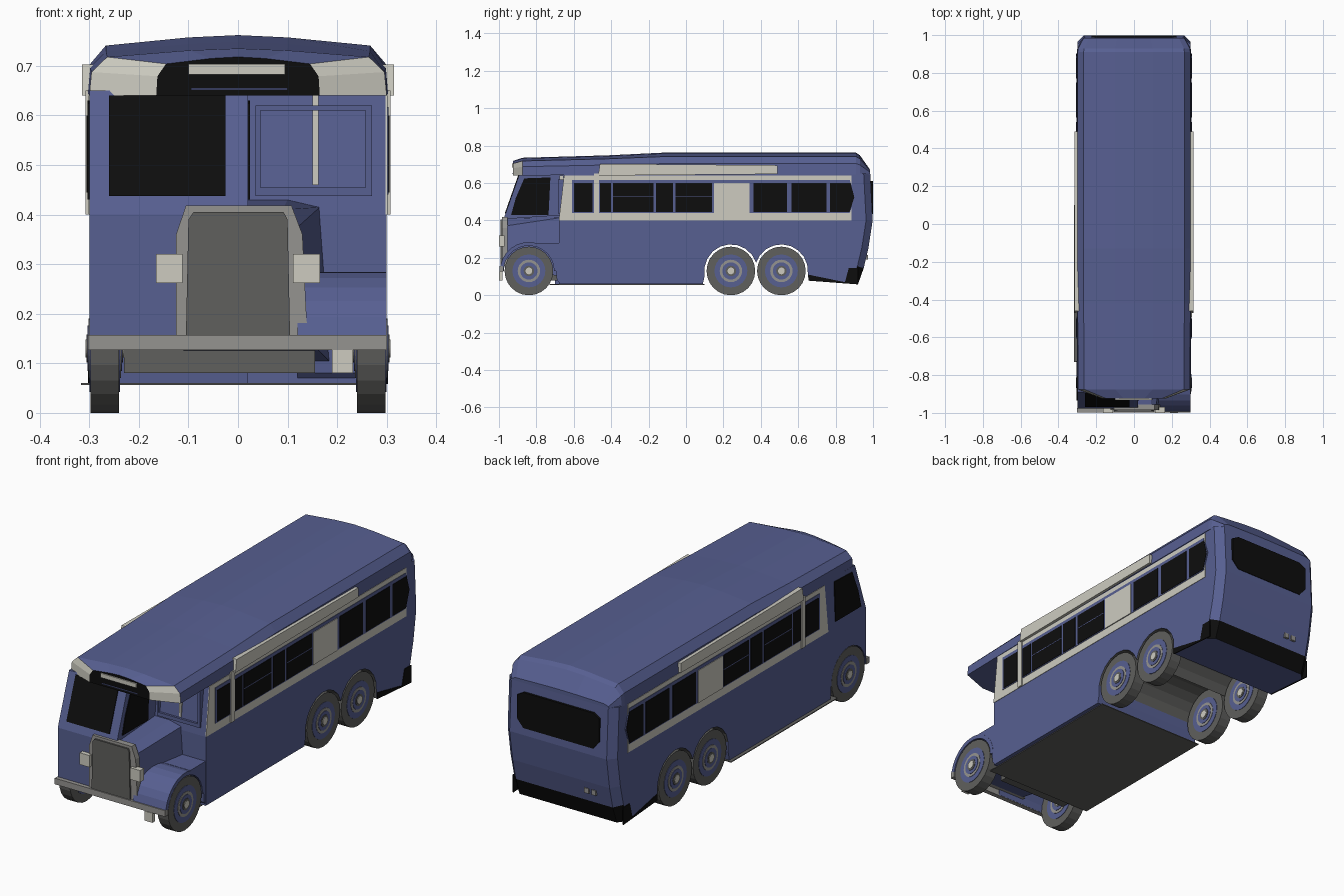
import bpy, bmesh, math
from mathutils import Vector


def material(name, r, g, b):
    m = bpy.data.materials.new(name)
    m.diffuse_color = (r, g, b, 1)
    return m


BLUE = material("body blue", 0.095, 0.115, 0.285)
CREAM = material("cream", 0.61, 0.60, 0.53)
BLACK = material("black glass", 0.004, 0.004, 0.004)
GREY = material("dark grey", 0.115, 0.115, 0.11)
STEEL = material("light grey", 0.30, 0.295, 0.28)


def build(name, verts, faces, mats, rule=None, bevel=None):
    """Mesh object; rule(face) picks the material slot, bevel(edge) picks edges to chamfer."""
    bm = bmesh.new()
    vs = [bm.verts.new(v) for v in verts]
    for f in faces:
        bm.faces.new([vs[i] for i in f])
    bmesh.ops.recalc_face_normals(bm, faces=bm.faces)
    if bevel:
        edges = [e for e in bm.edges if bevel(e)]
        bmesh.ops.bevel(bm, geom=edges, offset=0.035, segments=1, affect='EDGES')
    bm.normal_update()
    if rule:
        for f in bm.faces:
            f.material_index = rule(f)
    me = bpy.data.meshes.new(name)
    bm.to_mesh(me)
    bm.free()
    for m in mats:
        me.materials.append(m)
    ob = bpy.data.objects.new(name, me)
    bpy.context.collection.objects.link(ob)
    return ob


def loft(name, rings, mats, rule=None, bevel=None):
    n = len(rings[0])
    verts = [p for r in rings for p in r]
    faces = [[k * n + j, k * n + (j + 1) % n, (k + 1) * n + (j + 1) % n, (k + 1) * n + j]
             for k in range(len(rings) - 1) for j in range(n)]
    faces += [list(range(n)), [len(verts) - n + j for j in range(n)]]
    return build(name, verts, faces, mats, rule, bevel)


def side_prism(name, yz, x0, x1, mats, rule=None, bevel=None):
    return loft(name, [[(x, y, z) for y, z in yz] for x in (x0, x1)], mats, rule, bevel)


def front_prism(name, xz, y0, y1, mats, rule=None):
    return loft(name, [[(x, y, z) for x, z in xz] for y in (y0, y1)], mats, rule)


def rect(a0, a1, b0, b1):
    return [(a0, b0), (a1, b0), (a1, b1), (a0, b1)]


def box(name, x0, x1, y0, y1, z0, z1, mat):
    return side_prism(name, rect(y0, y1, z0, z1), x0, x1, [mat])


def arc(cy, cz, r, a0, a1, n):
    return [(cy + r * math.cos(math.radians(a0 + (a1 - a0) * i / n)),
             cz + r * math.sin(math.radians(a0 + (a1 - a0) * i / n))) for i in range(n + 1)]


# Saloon body: side outline with two rear wheel arches
outline = [(-0.68, 0.06), (-0.68, 0.40), (-0.65, 0.65), (0.985, 0.65), (0.998, 0.40),
           (0.975, 0.25), (0.95, 0.145), (0.92, 0.06), (0.655, 0.08)]
outline += arc(0.51, 0.13, 0.142, -5, 162, 9) + arc(0.24, 0.13, 0.142, 18, 190, 9) + [(0.09, 0.06)]


def body_rule(f):
    c, n = f.calc_center_median(), f.normal
    if n.y > 0.2 and c.y > 0.9 and c.z < 0.145:
        return 1
    if abs(n.x) < 0.1 and 0.1 < c.y < 0.655 and c.z < 0.3:
        return 2
    return 0


side_prism("saloon_body", outline, -0.30, 0.30, [BLUE, BLACK, GREY], body_rule,
           lambda e: all(v.co.y > 0.91 and v.co.z < 0.66 for v in e.verts)
           and abs(e.verts[0].co.x - e.verts[1].co.x) < 0.01)

# Roof: lofted sections with a destination dome at the front
section = [(1, 0.0), (0.985, 0.5), (0.88, 0.82), (0.33, 0.96), (0, 1.0)]
section += [(-a, b) for a, b in reversed(section[:-1])]
stations = [(-0.925, 0.165, 0.64, 0.718), (-0.875, 0.30, 0.64, 0.735), (-0.42, 0.303, 0.645, 0.748),
            (-0.13, 0.303, 0.645, 0.762), (0.91, 0.303, 0.645, 0.762),
            (0.93, 0.30, 0.645, 0.748), (0.985, 0.27, 0.645, 0.67)]


def roof_rule(f):
    c, n = f.calc_center_median(), f.normal
    if c.y < -0.88 and n.y < -0.95:
        return 2
    return 1 if c.y < -0.88 and n.y < -0.3 and n.z < 0.7 and abs(c.x) > 0.15 else 0


loft("roof", [[(a * w, y, z0 + b * (z1 - z0)) for a, b in section] for y, w, z0, z1 in stations],
     [BLUE, CREAM, BLACK], roof_rule)
box("destination_sign", -0.10, 0.095, -0.931, -0.924, 0.683, 0.704, CREAM)
box("destination_sill", -0.095, 0.10, -0.930, -0.924, 0.651, 0.655, BLUE)

# Driver cab on one side, with wheel arch
cab = [(-0.978, 0.13), (-0.978, 0.40), (-0.89, 0.65), (-0.6, 0.65), (-0.6, 0.06), (-0.70, 0.06)]
cab += arc(-0.84, 0.13, 0.134, 0, 180, 12)
side_prism("driver_cab", cab, -0.30, 0.02, [BLUE])


def screen_y(z, off):
    return -0.978 + (z - 0.40) * 0.352 - off


side_prism("windscreen", [(screen_y(z, o), z) for z, o in
                          ((0.437, 0.004), (0.64, 0.004), (0.64, -0.002), (0.437, -0.002))],
           -0.26, -0.025, [BLACK])
for name, x0, x1 in (("cab_window_outer", -0.304, -0.299), ("cab_window_inner", 0.019, 0.024)):
    side_prism(name, [(-0.935, 0.43), (-0.91, 0.52), (-0.865, 0.625), (-0.725, 0.63), (-0.735, 0.43)],
               x0, x1, [BLACK])

# Front bulkhead window frame beside the cab
for k, (x0, x1, z0, z1) in enumerate(((0.035, 0.27, 0.437, 0.455), (0.035, 0.27, 0.61, 0.62),
                                     (0.035, 0.045, 0.437, 0.62), (0.257, 0.27, 0.437, 0.62))):
    box("bulkhead_frame_%d" % k, x0, x1, -0.684, -0.65, z0, z1, BLUE)
box("bulkhead_pillar", 0.15, 0.162, -0.676, -0.655, 0.46, 0.64, CREAM)

# Bonnet widening toward the bulkhead
loft("bonnet", [
    [(-0.11, -0.97, 0.16), (-0.11, -0.97, 0.37), (-0.09, -0.97, 0.41), (0.09, -0.97, 0.41),
     (0.115, -0.97, 0.37), (0.13, -0.97, 0.16)],
    [(-0.11, -0.67, 0.10), (-0.11, -0.67, 0.41), (-0.08, -0.67, 0.43), (0.10, -0.67, 0.43),
     (0.165, -0.67, 0.415), (0.188, -0.67, 0.10)]], [BLUE])

# Radiator: frame and core
front_prism("radiator_frame", [(-0.125, 0.157), (-0.125, 0.36), (-0.105, 0.418), (0.108, 0.418),
                               (0.13, 0.36), (0.14, 0.157)], -0.985, -0.955, [STEEL])
front_prism("radiator_core", [(-0.105, 0.157), (-0.10, 0.39), (-0.09, 0.405), (0.092, 0.405),
                              (0.10, 0.39), (0.105, 0.157)], -0.993, -0.985, [GREY])

# Front mudguard and the skirt behind it
guard = arc(-0.84, 0.13, 0.155, 0, 170, 12) + arc(-0.84, 0.13, 0.135, 170, 0, 12)
side_prism("front_mudguard", guard, 0.12, 0.30, [BLUE])
side_prism("mudguard_skirt", [(-0.67, 0.06), (-0.67, 0.28), (-0.80, 0.28)] +
           arc(-0.84, 0.13, 0.145, 75, 0, 6) + [(-0.69, 0.08)], 0.12, 0.299, [BLUE])

# Bumper, lamps, number plate, chassis parts
box("bumper", -0.303, 0.30, -0.998, -0.975, 0.127, 0.157, STEEL)
for x0, x1 in ((-0.165, -0.112), (0.111, 0.165)):
    box("headlamp", x0, x1, -1.0, -0.97, 0.262, 0.32, CREAM)
box("number_plate", 0.19, 0.232, -1.0, -0.98, 0.08, 0.127, CREAM)
front_prism("chassis_front", [(-0.23, 0.08), (0.155, 0.08), (0.155, 0.135), (-0.23, 0.135)],
            -0.80, -0.66, [GREY])
box("floor_plate", -0.317, 0.28, -0.73, 0.10, 0.056, 0.06, GREY)

# Side bands, windows and roof boards, repeated on both sides
windows = [(-0.60, -0.50), (-0.46, -0.40), (-0.39, -0.175), (-0.16, -0.07), (-0.055, 0.14),
           (0.36, 0.54), (0.565, 0.75)]
for s, side in ((1, "right"), (-1, "left")):
    def plate(name, yz, depth, mat, base=0.298):
        side_prism(side + "_" + name, yz, s * base, s * (0.30 + depth), [mat])

    plate("cream_band", [(-0.68, 0.40), (0.885, 0.40), (0.885, 0.64), (-0.652, 0.64)], 0.002, CREAM)
    plate("window_band", [(-0.61, 0.44), (0.875, 0.44), (0.905, 0.525), (0.875, 0.617), (-0.61, 0.617)],
          0.004, BLUE)
    for k, (a, b) in enumerate(windows):
        plate("window_%d" % k, rect(a, b, 0.445, 0.60), 0.006, BLACK)
    plate("rear_window_pane", [(0.77, 0.445), (0.875, 0.445), (0.90, 0.525), (0.88, 0.60), (0.77, 0.60)],
          0.006, BLACK)
    for k, (a, b) in enumerate(((-0.39, -0.175), (-0.055, 0.14))):
        plate("window_rail_%d" % k, rect(a, b, 0.527, 0.531), 0.007, BLUE)
    plate("blank_panel", rect(0.15, 0.34, 0.44, 0.60), 0.007, CREAM)
    plate("door_pillar", rect(-0.493, -0.465, 0.40, 0.65), 0.008, CREAM)
    plate("roof_board", [(-0.47, 0.64), (0.49, 0.648), (0.49, 0.695), (-0.46, 0.703)], 0.015, CREAM, 0.285)
    plate("rear_skirt", [(0.655, 0.11), (0.655, 0.078), (0.92, 0.058), (0.92, 0.145),
                         (0.87, 0.145), (0.85, 0.07)], 0.003, BLACK)

# Rear window and tail lamps
front_prism("rear_window", [(-0.19, 0.435), (0.19, 0.435), (0.225, 0.475), (0.225, 0.59), (0.19, 0.61),
                            (-0.19, 0.61), (-0.225, 0.59), (-0.225, 0.475)], 0.98, 0.999, [BLACK])
for x in (-0.135, -0.175):
    box("tail_lamp", x - 0.012, x + 0.012, 0.95, 0.972, 0.19, 0.214, STEEL)

# Wheels: tyre with stacked hub rings on both faces
rings = [("tyre", 0.13, 0.0, GREY), ("rim", 0.088, 0.002, BLUE), ("hub_ring", 0.06, 0.004, STEEL),
         ("hub", 0.046, 0.006, BLUE), ("hub_band", 0.028, 0.008, GREY), ("hub_cap", 0.018, 0.01, CREAM)]
for s in (1, -1):
    for y in (-0.84, 0.24, 0.51):
        for name, r, d, mat in rings:
            circle = arc(y, 0.13, r, 0, 345, 23)
            side_prism("wheel_" + name, circle, s * (0.24 - d), s * (0.298 + d), [mat])
